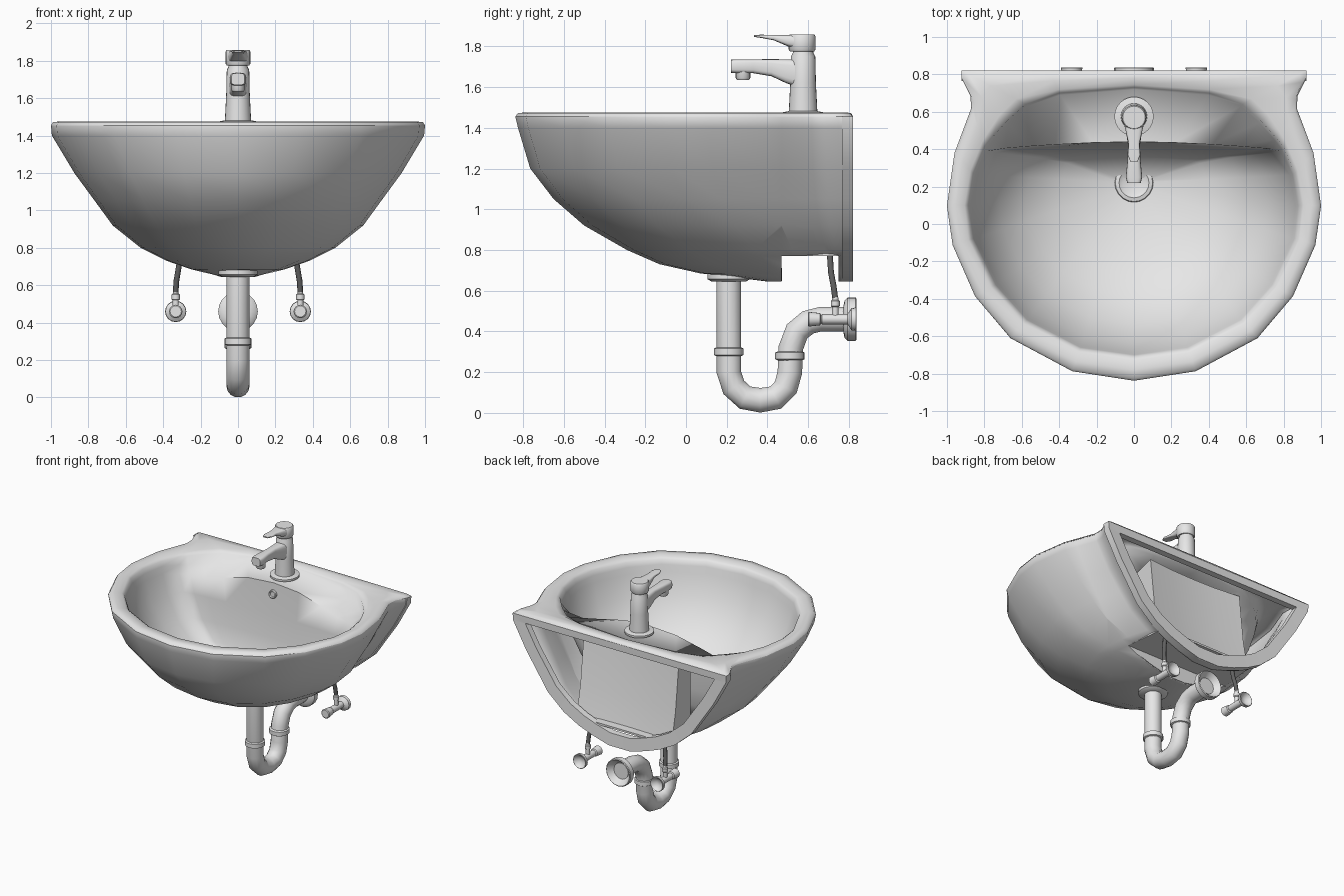
import bpy, bmesh, math
from mathutils import Vector

if "Cube" in bpy.data.objects:
    bpy.data.objects.remove(bpy.data.objects["Cube"])


def mat(name, r, g, b):
    m = bpy.data.materials.new(name)
    m.diffuse_color = (r, g, b, 1)
    m.use_nodes = True
    m.node_tree.nodes["Principled BSDF"].inputs["Base Color"].default_value = m.diffuse_color
    return m


CERAMIC = mat("white_ceramic", .8, .8, .8)
METAL = mat("bright_metal", .8, .8, .8)
HOSE = mat("dark_hose", .12, .12, .12)


def make(name, verts, faces, material, angle=40):
    me = bpy.data.meshes.new(name)
    me.from_pydata([tuple(v) for v in verts], [], faces)
    bm = bmesh.new()
    bm.from_mesh(me)
    bmesh.ops.remove_doubles(bm, verts=bm.verts, dist=1e-4)
    bmesh.ops.recalc_face_normals(bm, faces=bm.faces)
    bm.to_mesh(me)
    bm.free()
    ob = bpy.data.objects.new(name, me)
    bpy.context.collection.objects.link(ob)
    me.materials.append(material)
    bpy.ops.object.select_all(action='DESELECT')
    ob.select_set(True)
    bpy.context.view_layer.objects.active = ob
    bpy.ops.object.shade_smooth_by_angle(angle=math.radians(angle))
    return ob


def loft(name, rings, material, closed=True, cap0=False, cap1=False, angle=40):
    n = len(rings[0])
    faces = [(r * n + i, r * n + (i + 1) % n, (r + 1) * n + (i + 1) % n, (r + 1) * n + i)
             for r in range(len(rings) - 1) for i in range(n if closed else n - 1)]
    if cap0:
        faces.append(tuple(range(n)))
    if cap1:
        faces.append(tuple(range((len(rings) - 1) * n, len(rings) * n)))
    return make(name, [v for r in rings for v in r], faces, material, angle)


def turned(name, pos, axis, profile, material, n=20):
    """Lathe a (height, radius) profile around an axis."""
    q = Vector(axis).to_track_quat('Z', 'Y')
    rings = [[Vector(pos) + q @ Vector((r * math.cos(a * math.tau / n), r * math.sin(a * math.tau / n), h))
              for a in range(n)] for h, r in profile]
    return loft(name, rings, material, cap0=True, cap1=True)


def sections(name, secs, material, n=20, power=.55):
    """Loft rounded-box sections (y, z, rx, rz) running along y."""
    def soft(t):
        return math.copysign(abs(t) ** power, t)
    rings = [[(rx * soft(math.cos(a * math.tau / n)), y, z + rz * soft(math.sin(a * math.tau / n)))
              for a in range(n)] for y, z, rx, rz in secs]
    return loft(name, rings, material, cap0=True, cap1=True, angle=40)


def pipe(name, pts, r, material, n=14):
    """Sweep a circle along a path that lies close to a yz plane."""
    P = [Vector(p) for p in pts]
    rings = []
    for i, p in enumerate(P):
        t = (P[min(i + 1, len(P) - 1)] - P[max(i - 1, 0)]).normalized()
        u = (Vector((1, 0, 0)) - t * t.x).normalized()
        v = t.cross(u)
        rings.append([p + r * (math.cos(a * math.tau / n) * u + math.sin(a * math.tau / n) * v)
                      for a in range(n)])
    return loft(name, rings, material, cap0=True, cap1=True, angle=50)


def mirror_loop(half):
    return half + [(-p[0],) + tuple(p[1:]) for p in half[-2:0:-1]]


# Plan outlines, half of each from the front centre round to the back centre
OUT = [(0, -.838), (.33, -.787), (.66, -.61), (.85, -.385), (.97, -.11), (1, .1), (.96, .38),
       (.87, .62), (.875, .69), (.92, .78), (.92, .82), (.45, .82), (0, .82)]
INN = [(0, -.71), (.29, -.67), (.58, -.52), (.75, -.33), (.87, -.08), (.89, .1), (.86, .27),
       (.80, .41), (.76, .46), (.68, .55), (.58, .64), (.4, .70), (0, .73)]
DECK = [(.78, .39, 1.34), (.69, .405, 1.33), (.57, .415, 1.345), (.42, .425, 1.39),
        (.22, .435, 1.44), (0, .44, 1.455)]
# Height, width factor and front y of the outer bowl
LEVELS = [(1.455, 1, -.838), (1.40, .995, -.825), (1.2, .875, -.765), (1.05, .765, -.65),
          (.92, .67, -.5), (.8, .52, -.29), (.73, .38, -.13), (.685, .25, .07), (.645, .10, .40)]

# Outer bowl shell, open at the back
rings = []
for z, w, yf in LEVELS:
    h = [(x * w, .815 + (y - .82) * (.815 - yf) / 1.658, z) for x, y in OUT[:11]]
    rings.append([(-x, y, c) for x, y, c in h[:0:-1]] + h)
shell = loft("outer_bowl", rings, CERAMIC, closed=False)
me = shell.data
bm = bmesh.new()
bm.from_mesh(me)
low = sorted([v for v in bm.verts if abs(v.co.z - .645) < 1e-4], key=lambda v: v.co.y)
L = [v for v in low if v.co.x < -1e-4]
R = [v for v in low if v.co.x > 1e-4]
bm.faces.new((low[0], R[0], L[0])).smooth = True
for i in range(len(L) - 1):
    bm.faces.new((L[i], R[i], R[i + 1], L[i + 1])).smooth = True
# Notch in front of the wall flange: slice the shell and drop the faces inside it
for co, no in (((0, .47, 0), (0, 1, 0)), ((0, .75, 0), (0, 1, 0)), ((0, 0, .77), (0, 0, 1))):
    bmesh.ops.bisect_plane(bm, geom=bm.verts[:] + bm.edges[:] + bm.faces[:], plane_co=co, plane_no=no)
inside = [f for f in bm.faces if .47 < f.calc_center_median().y < .75 and f.calc_center_median().z < .77]
bmesh.ops.delete(bm, geom=inside, context='FACES')
bmesh.ops.recalc_face_normals(bm, faces=bm.faces)
bm.faces.ensure_lookup_table()
if min(bm.faces, key=lambda f: f.calc_center_median().y).normal.y > 0:
    bmesh.ops.reverse_faces(bm, faces=bm.faces)
# Outline of the slice facing the notch, and half width of its top edge at both ends
slice_pts = [v.co.copy() for v in bm.verts if abs(v.co.y - .47) < 1e-4 and v.co.z < .7705]
roof = {y: max(v.co.x for v in bm.verts if abs(v.co.y - y) < 1e-4 and abs(v.co.z - .77) < 1e-3)
        for y in (.47, .75)}
bm.to_mesh(me)
bm.free()
sol = shell.modifiers.new("thickness", 'SOLIDIFY')
sol.thickness = .012
sol.offset = -1
shell.modifiers.new("even_shading", 'WEIGHTED_NORMAL').keep_sharp = True
right = sorted([p for p in slice_pts if p.x > 1e-3], key=lambda p: -p.z)
left = sorted([p for p in slice_pts if p.x < -1e-3], key=lambda p: p.z)
face = right + left
loft("notch_front", [face, [p + Vector((0, -.012, 0)) for p in face]], CERAMIC, cap0=True, cap1=True)
a, b = roof[.47], roof[.75]
loft("notch_roof", [[(-a, .47, z), (a, .47, z), (b, .80, z), (-b, .80, z)] for z in (.77, .785)],
     CERAMIC, cap0=True, cap1=True)

# Rim, tap deck and basin in one loft; the wall below the deck stays nearly upright
rim = [[(x, y, 1.455) for x, y in OUT]]
for t, z in ((.1, 1.472), (.45, 1.476), (.85, 1.468), (1, 1.455)):
    rim.append([(a + (c - a) * t, b + (d - b) * t, z) for (a, b), (c, d) in zip(OUT, INN)])
drop = [1.42] * 7 + [1.40, 1.385, 1.385, 1.40, 1.425, 1.45]
rim.append([(x * .985, y * .985, z) for (x, y), z in zip(INN, drop)])
deck = [(x * .97, y * .97, 1.37) for x, y in INN[:7]] + DECK
rim.append(deck)
for s, back, z in ((.945, .95, 1.21), (.83, .88, 1.035), (.67, .8, .9), (.46, .62, .8), (.1, .1, .725)):
    rim.append([(x * s, .22 + (y - .22) * (back if y > .3 else s), z) for x, y, _ in deck])
loft("rim_and_basin", [mirror_loop(r) for r in rim], CERAMIC, cap1=True, angle=75)

# D-shaped flange against the wall
outer = [(.922 * w, z) for z, w, _ in LEVELS]
inner = [(x * .89, 1.40 + (min(z, 1.40) - 1.40) * .87) for x, z in outer]


def dee(pts, y):
    return [(x, y, z) for x, z in pts] + [(-x, y, z) for x, z in pts[::-1]]


loft("wall_flange", [dee(outer, .765), dee(outer, .82), dee(inner, .815), dee(inner, .765),
                     dee(outer, .765)], CERAMIC)
# Tapered hollow boss behind the basin
loft("back_panel", [[(.36, .46, z), (.41, y, z), (.2, y - .02, z), (0, y - .025, z), (-.2, y - .02, z),
                     (-.41, y, z), (-.36, .46, z)] for y, z in ((.76, .78), (.715, 1.0), (.67, 1.40))],
     CERAMIC, closed=False)

# Drain and trap
turned("drain_ring", (0, .22, .725), (0, 0, 1), [(0, .105), (.012, .1), (.016, .08), (.004, .06)], METAL)
turned("drain_collar", (0, .21, .645), (0, 0, 1), [(0, .085), (.012, .105), (.04, .105)], METAL)
pipe("trap_pipe", [(0, y, z) for y, z in (
    (.21, .68), (.21, .2), (.235, .125), (.29, .075), (.365, .062), (.44, .075), (.49, .125), (.51, .2),
    (.515, .32), (.545, .4), (.6, .445), (.66, .46), (.8, .46))], .062, METAL)
for nm, y, z in (("front", .21, .3), ("rear", .51, .28)):
    turned("trap_nut_" + nm, (0, y, z - .022), (0, 0, 1),
           [(0, .06), (.006, .072), (.038, .072), (.044, .06)], METAL)
turned("trap_rosette", (0, .838, .46), (0, -1, 0),
       [(.05, .058), (.02, .085), (0, .1), (.005, .106), (.045, .106), (.06, .09), (.066, .06)], METAL)

# Supply valves and hoses on both sides
for side, s in (("left", -1), ("right", 1)):
    x = .333 * s
    turned("valve_body_" + side, (x, .838, .46), (0, -1, 0),
           [(.03, .02), (.012, .045), (0, .053), (.003, .057), (.025, .055), (.045, .025), (.17, .025),
            (.175, .02), (.18, .03), (.235, .036), (.24, .03)], METAL, 16)
    turned("hose_fitting_" + side, (x, .733, .46), (0, 0, 1),
           [(0, .016), (.06, .016), (.065, .022), (.09, .022), (.095, .016), (.11, .014)], METAL, 12)
    pipe("hose_" + side, [(x, .733, .56), (.33 * s, .725, .62), (.318 * s, .712, .69),
                          (.305 * s, .706, .782)], .015, HOSE, 10)

# Tap
turned("tap_body", (0, .575, 1.46), (0, 0, 1),
       [(0, .105), (.015, .105), (.022, .07), (.16, .063), (.29, .06), (.31, .05), (.33, .05)], METAL, 24)
turned("tap_cap", (0, .57, 1.775), (0, 0, 1), [(0, .06), (.01, .066), (.075, .066), (.083, .06)], METAL, 24)
sections("tap_lever", [(.56, 1.82, .06, .036), (.5, 1.828, .045, .028), (.43, 1.843, .029, .013),
                       (.37, 1.849, .034, .008), (.335, 1.851, .02, .005)], METAL)
sections("tap_spout", [(.56, 1.665, .05, .07), (.49, 1.678, .042, .058), (.42, 1.695, .032, .042),
                       (.33, 1.702, .036, .034), (.25, 1.702, .044, .034), (.22, 1.702, .036, .032)], METAL)
turned("tap_aerator", (0, .28, 1.635), (0, 0, 1), [(0, .03), (.01, .036), (.05, .036)], METAL, 16)
# Overflow hole in the basin wall
turned("overflow_ring", (0, .438, 1.37), (0, -1, 0), [(0, .032), (.016, .032), (.02, .026), (.012, .02)], METAL, 12)
